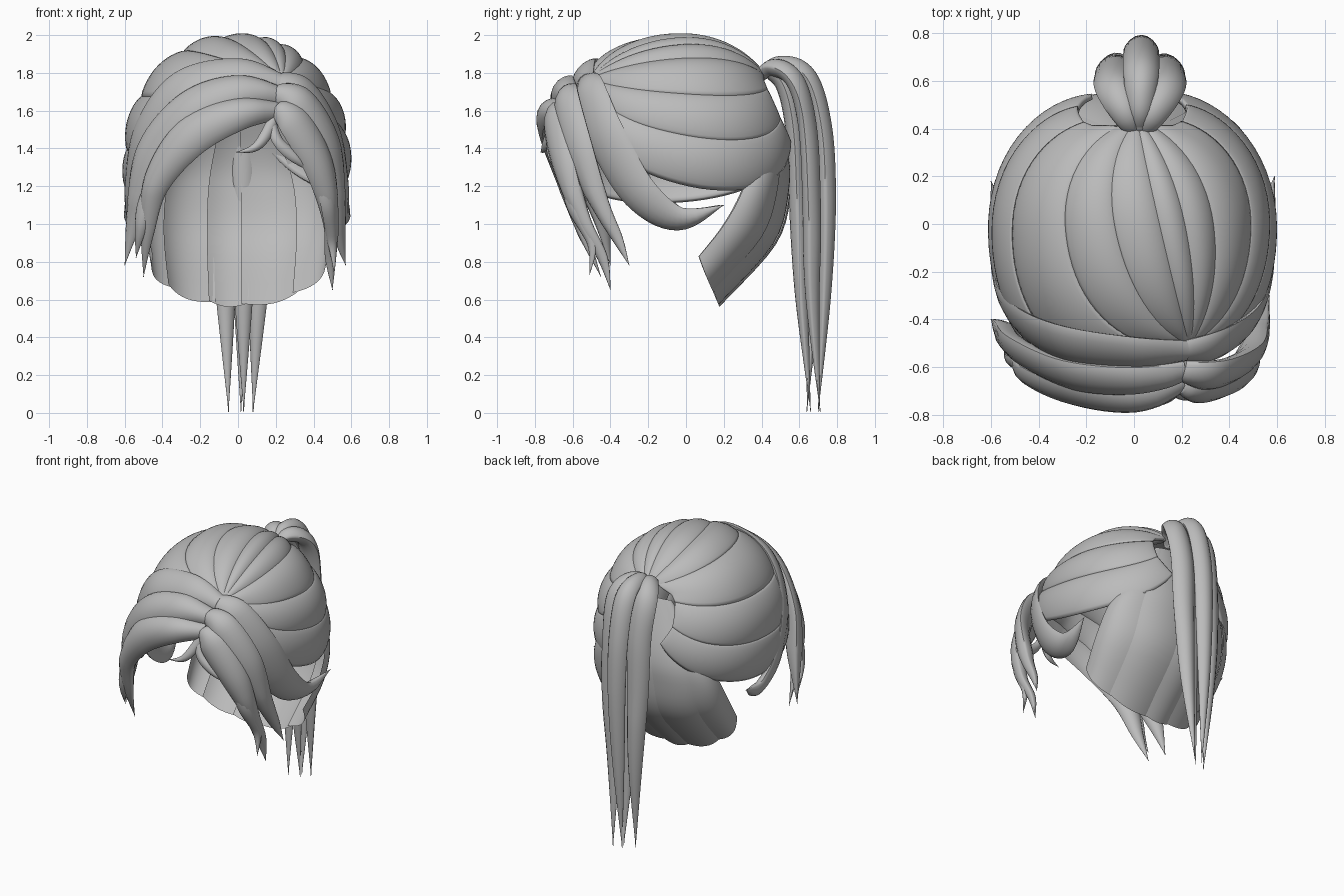
import bpy, math
from math import sin, cos, pi, radians
from mathutils import Vector

cube = bpy.data.objects.get("Cube")
if cube:
    bpy.data.objects.remove(cube)

hair = bpy.data.materials.new("hair_grey")
hair.use_nodes = True
grey = (0.5, 0.5, 0.5, 1)
hair.diffuse_color = grey
hair.node_tree.nodes["Principled BSDF"].inputs["Base Color"].default_value = grey


def add_mesh(name, verts, faces, thickness=0):
    me = bpy.data.meshes.new(name)
    me.from_pydata(verts, [], faces)
    me.materials.append(hair)
    me.validate()
    me.shade_smooth()
    me.set_sharp_from_angle(angle=radians(50))
    ob = bpy.data.objects.new(name, me)
    bpy.context.scene.collection.objects.link(ob)
    if thickness:
        mod = ob.modifiers.new("thickness", 'SOLIDIFY')
        mod.thickness = thickness
        mod.offset = -1
    return ob


def grid_faces(rows, cols, wrap=False):
    n = cols if wrap else cols - 1
    return [(i * cols + j, i * cols + (j + 1) % cols,
             (i + 1) * cols + (j + 1) % cols, (i + 1) * cols + j)
            for i in range(rows - 1) for j in range(n)]


def spline(pts, t):
    """Smooth curve through points of any size, t from 0 to 1."""
    s = t * (len(pts) - 1)
    i = min(int(s), len(pts) - 2)
    f = s - i
    a, b, c, d = (pts[min(max(k, 0), len(pts) - 1)] for k in (i - 1, i, i + 1, i + 2))
    return [q + 0.5 * f * (r - p + f * (2 * p - 5 * q + 4 * r - e + f * (3 * (q - r) + e - p)))
            for p, q, r, e in zip(a, b, c, d)]


# Head cap: gores running from the ponytail root to the parting
TAIL_ROOT = Vector((0.02, 0.39, 1.75))
PARTING = Vector((0.22, -0.48, 1.75))


def inside(p):
    y = p.y + 0.03
    return (abs((p.x + 0.007) / 0.557) ** 2.1 + abs(y / (0.585 if y > 0 else 0.69)) ** 2.1
            + abs((p.z - 1.33) / 0.63) ** 2.1) < 1


def cap_point(t, degrees, bulge):
    # the lower locks spread further round the back of the head
    spread = 1 + 0.35 * (1 - t) ** 4
    if degrees < 0:
        degrees *= spread
    elif degrees > 180:
        degrees = 180 + (degrees - 180) * spread
    a = radians(degrees)
    o = TAIL_ROOT.lerp(PARTING, t)
    d = Vector((cos(a), 0.45 * (1 - t) * max(0, -sin(a)), sin(a)))
    lo, hi = 0, 1.5
    for _ in range(22):
        mid = (lo + hi) / 2
        if inside(o + d * mid):
            lo = mid
        else:
            hi = mid
    p = o + d * lo
    return p + (p - Vector((0, 0, 1.33))).normalized() * bulge


def cap_gore(name, a0, a1):
    rows, cols = 33, 13
    verts = []
    for i in range(rows):
        t = 0.5 - 0.5 * cos(pi * (0.01 + 0.98 * i / (rows - 1)))
        for j in range(cols):
            v = j / (cols - 1)
            b = 0.026 * abs(sin(pi * v)) ** 0.7 * sin(pi * t) ** 0.4
            verts.append(cap_point(t, a0 + (a1 - a0) * v, b))
    return add_mesh(name, verts, [f[::-1] for f in grid_faces(rows, cols)], 0.025)


edges = [-52, -34, -12, 27, 62, 92, 133, 160, 188, 207, 222]
for k, (a0, a1) in enumerate(zip(edges, edges[1:])):
    cap_gore(f"cap_lock_{k + 1}", a0, a1)

# Nape: overlapping panels fanning down under the cap and curling toward the neck
NAPE_SIDE = [(.15, .38, 1.70), (.36, .35, 1.4), (.46, .31, 1.2), (.48, .21, 1.0), (.45, .07, .82)]
NAPE_BACK = [(0, .42, 1.71), (0, .53, 1.4), (0, .54, 1.18), (0, .46, .9), (0, .17, .58)]


def nape_panel(name, a0, a1, drop):
    rows, cols = 21, 11
    verts = []
    for i in range(rows):
        t = i / (rows - 1)
        s, b = spline(NAPE_SIDE, t), spline(NAPE_BACK, t)
        for j in range(cols):
            v = j / (cols - 1)
            a = radians(a0 + (a1 - a0) * v)
            grow = 1 + (0.03 * sin(pi * v) + 0.03 * v) * t ** 0.5
            mix = cos(a)
            verts.append((s[0] * sin(a) * grow,
                          (s[1] + (b[1] - s[1]) * mix) * grow,
                          s[2] + (b[2] - s[2]) * mix - drop * t ** 4 * sin(pi * v)))
    return add_mesh(name, verts, grid_faces(rows, cols))


nape_edges = [-92, -55, -20, 2, 40, 92]
for k, (a0, a1) in enumerate(zip(nape_edges, nape_edges[1:])):
    nape_panel(f"nape_panel_{k + 1}", a0, min(a1 + 5, 92), 0.02)


# Free locks: tapered lens-shaped sweeps, points are x, y, z, half width
def lock(name, pts, depth, ref=(0, 0, 1.35), inner=0.8):
    rows, cols = 8 * (len(pts) - 1) + 1, 16
    ref = Vector(ref)
    verts = []
    for i in range(rows):
        t = i / (rows - 1)
        x, y, z, w = spline(pts, t)
        p = Vector((x, y, z))
        tan = (Vector(spline(pts, min(t + .01, 1))[:3])
               - Vector(spline(pts, max(t - .01, 0))[:3])).normalized()
        out = p - ref
        out = (out - tan * out.dot(tan)).normalized()
        across = tan.cross(out)
        w = max(w, 0.002)
        d = min(depth, w * 0.8)
        for j in range(cols):
            a = 2 * pi * j / cols
            h = sin(a) * abs(sin(a)) ** 0.5 * d
            verts.append(p + across * (w * cos(a)) + out * (h if h > 0 else h * inner))
    faces = [f[::-1] for f in grid_faces(rows, cols, True)]
    faces += [tuple(range(cols)), tuple(range((rows - 1) * cols, rows * cols))[::-1]]
    return add_mesh(name, verts, faces)


# Fringe sweeping from the parting to both sides
lock("left_curl_lock", [(.20, -.53, 1.75, .06), (.34, -.51, 1.70, .10), (.47, -.42, 1.46, .12),
     (.525, -.25, 1.17, .11), (.54, -.04, 1.03, .075), (.59, .20, 1.10, 0)], .04)
lock("right_curl_lock", [(.22, -.53, 1.75, .06), (0, -.54, 1.80, .10), (-.30, -.50, 1.72, .12),
     (-.48, -.40, 1.46, .13), (-.54, -.24, 1.17, .11), (-.55, -.04, 1.03, .075),
     (-.60, .18, 1.10, 0)], .04)
lock("right_fringe_upper", [(.21, -.61, 1.68, .06), (0, -.65, 1.70, .10), (-.25, -.63, 1.60, .12),
     (-.45, -.54, 1.36, .12), (-.54, -.45, 1.05, .06), (-.60, -.40, .78, 0)], .06)
lock("right_fringe_lower", [(.21, -.66, 1.60, .05), (0, -.73, 1.58, .09), (-.25, -.70, 1.46, .11),
     (-.43, -.62, 1.22, .08), (-.48, -.54, .95, .04), (-.50, -.45, .72, 0)], .06)
lock("right_fringe_tip", [(-.40, -.60, 1.30, .05), (-.49, -.58, 1.10, .05), (-.52, -.55, .95, .03),
     (-.54, -.50, .82, 0)], .03)
lock("left_fringe_upper", [(.20, -.61, 1.69, .06), (.33, -.63, 1.64, .10), (.46, -.57, 1.40, .11),
     (.52, -.45, 1.10, .06), (.54, -.36, .92, .035), (.57, -.30, .78, 0)], .055)
lock("left_fringe_lower", [(.20, -.67, 1.61, .05), (.30, -.69, 1.54, .10), (.43, -.64, 1.30, .09),
     (.49, -.54, 1.02, .05), (.49, -.44, .82, .035), (.50, -.40, .65, 0)], .055)
lock("left_fringe_tip", [(.44, -.64, 1.30, .05), (.48, -.60, 1.10, .05), (.50, -.50, .90, .03),
     (.51, -.51, .73, 0)], .03)
lock("parting_wisp_right", [(.20, -.68, 1.58, .03), (.14, -.73, 1.46, .03), (.08, -.75, 1.40, .02),
     (-.01, -.77, 1.38, 0)], .02)
lock("parting_wisp_left", [(.17, -.69, 1.55, .03), (.21, -.72, 1.44, .03), (.29, -.71, 1.36, .03),
     (.38, -.68, 1.28, 0)], .02)

# Ponytail: strands that rise from the root, fold over and hang to points
for name, x, y, w, tip_x, tip_y in [
        ("middle", .03, .05, .075, .015, .03), ("right", -.08, -.03, .085, -.05, -.03),
        ("left", .13, -.03, .085, .08, .04), ("inner", .03, -.10, .08, .03, -.01)]:
    mid = x * 0.5 + tip_x * 0.5
    lock(f"ponytail_{name}", [
        (.02, .37, 1.76, .03), (.02 + (x - .02) * .5, .47 + y * .3, 1.83 + y * .25, w * .75),
        (x, .60 + y * .8, 1.76 + y * .3, w), (x, .67 + y, 1.50, w), (x, .69 + y, 1.10, w * .9),
        (mid, .69 + y * .8, .60, w * .6), (tip_x, .67 + tip_y, .005, 0)],
        .055, (.02, 0, .9))
